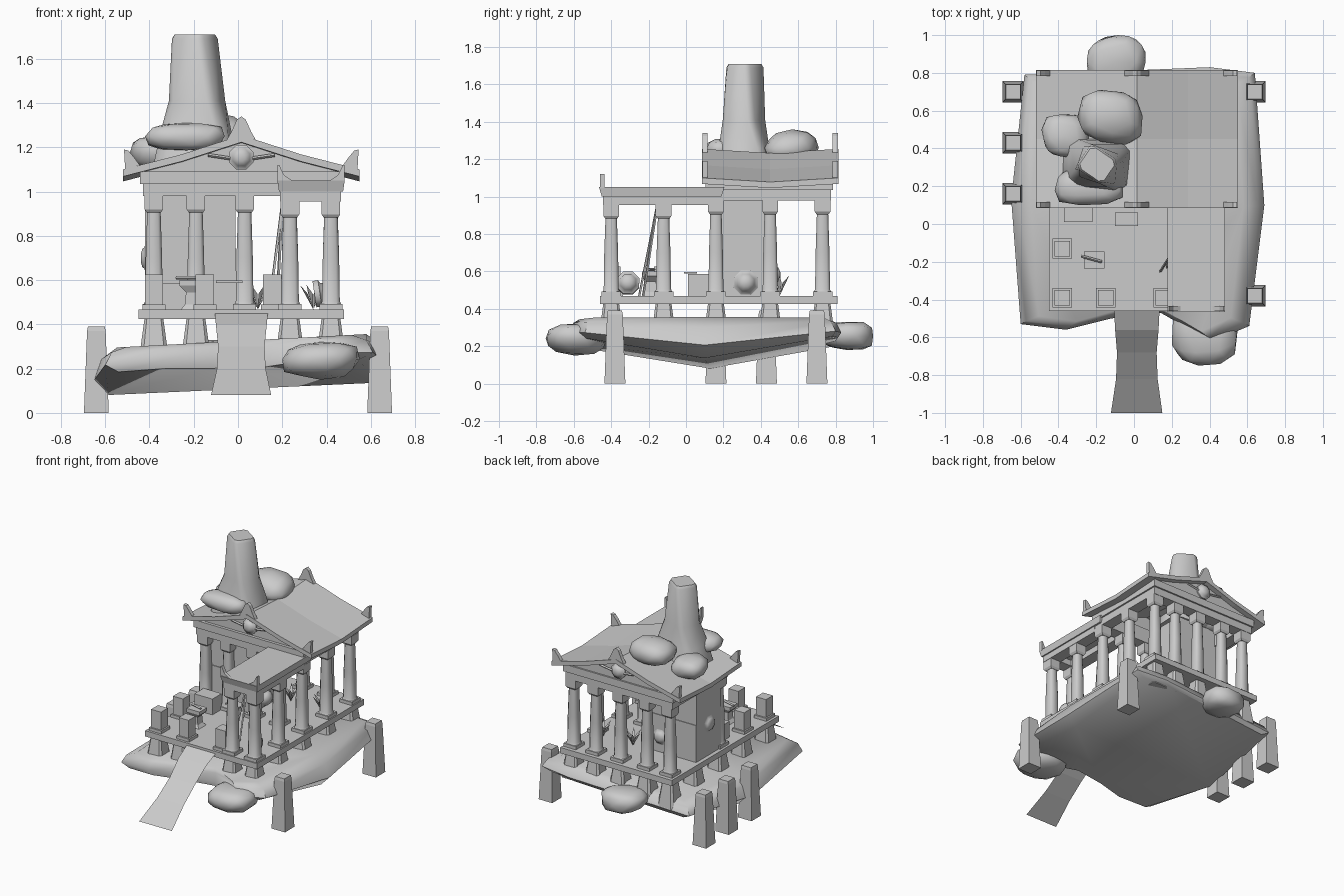
import bpy, bmesh, math, random
from mathutils import Vector, Matrix

if "Cube" in bpy.data.objects:
    bpy.data.objects.remove(bpy.data.objects["Cube"])


def make(name, verts, faces, smooth=False):
    me = bpy.data.meshes.new(name)
    me.from_pydata([tuple(v) for v in verts], [], faces)
    bm = bmesh.new()
    bm.from_mesh(me)
    bmesh.ops.recalc_face_normals(bm, faces=bm.faces)
    bm.to_mesh(me)
    bm.free()
    ob = bpy.data.objects.new(name, me)
    bpy.context.collection.objects.link(ob)
    if smooth:
        bpy.ops.object.select_all(action='DESELECT')
        ob.select_set(True)
        bpy.context.view_layer.objects.active = ob
        bpy.ops.object.shade_smooth_by_angle(angle=math.radians(55))
    return ob


def loft(name, rings, smooth=False):
    # closed rings joined in order, capped at both ends
    n = len(rings[0])
    faces = [(k*n+i, k*n+(i+1) % n, (k+1)*n+(i+1) % n, (k+1)*n+i)
             for k in range(len(rings)-1) for i in range(n)]
    faces += [tuple(range(n)), tuple(range((len(rings)-1)*n, len(rings)*n))]
    return make(name, [v for r in rings for v in r], faces, smooth)


def ring(x, y, z, rx, ry, c=0.0, turn=0.0):
    # square outline; c > 0 cuts the corners, turn rotates it
    d = 1-c
    pts = [(-1, -1), (1, -1), (1, 1), (-1, 1)] if c == 0 else [
        (-d, -1), (d, -1), (1, -d), (1, d), (d, 1), (-d, 1), (-1, d), (-1, -d)]
    co, si = math.cos(turn), math.sin(turn)
    return [(x+a*rx*co-b*ry*si, y+a*rx*si+b*ry*co, z) for a, b in pts]


def box(name, x0, x1, y0, y1, z0, z1):
    cx, cy, rx, ry = (x0+x1)/2, (y0+y1)/2, (x1-x0)/2, (y1-y0)/2
    return loft(name, [ring(cx, cy, z0, rx, ry), ring(cx, cy, z1, rx, ry)])


def tower(name, x, y, levels, c=0.0, smooth=False):
    return loft(name, [ring(x, y, z, r, r, c) for z, r in levels], smooth)


def slab_y(name, prof, y0, y1):
    return loft(name, [[(x, y, z) for x, z in prof] for y in (y0, y1)])


def rock(name, lo, hi, seed):
    # jittered, slightly boxy icosphere fitted into a bounding box
    rnd = random.Random(seed)
    bm = bmesh.new()
    bmesh.ops.create_icosphere(bm, subdivisions=2, radius=1)
    bmesh.ops.rotate(bm, verts=bm.verts, matrix=Matrix.Rotation(seed, 3, 'Z'))
    lump = [Vector([rnd.uniform(-1, 1) for _ in range(3)]).normalized() for _ in range(5)]
    vs = []
    for v in bm.verts:
        p = Vector([math.copysign(abs(t)**.8, t) for t in v.co])
        vs.append(p*(1+.25*max(v.co.normalized().dot(d)**3 for d in lump)))
    fs = [tuple(v.index for v in f.verts) for f in bm.faces]
    bm.free()
    mn = [min(v[i] for v in vs) for i in range(3)]
    mx = [max(v[i] for v in vs) for i in range(3)]
    vs = [[lo[i]+(v[i]-mn[i])/(mx[i]-mn[i])*(hi[i]-lo[i]) for i in range(3)] for v in vs]
    return make(name, vs, fs, True)


def disc(name, c, r, t, axis):
    # octagonal shield with domed front, facing along axis
    rot = Vector(axis).to_track_quat('Z', 'Y')
    rings = []
    for z, s in ((-t, 1), (0, 1), (t*.3, .78), (t, .7), (t*1.6, .3)):
        rings.append([Vector(c)+rot @ Vector((r*s*math.cos(a*math.pi/4+.39),
                      r*s*math.sin(a*math.pi/4+.39), z)) for a in range(8)])
    return loft(name, rings, True)


def rod(name, a, b, r):
    a, b = Vector(a), Vector(b)
    rot = (b-a).to_track_quat('Z', 'Y')
    return loft(name, [[p+rot @ Vector((r*math.cos(t*math.pi/2), r*math.sin(t*math.pi/2), 0))
                        for t in range(4)] for p in (a, b)])


# rock base: V-shaped underside, sides leaning inward towards the top
outline = [(-.60, -.53), (-.36, -.56), (-.12, -.50), (.14, -.47), (.42, -.62), (.61, -.54),
           (.69, .10), (.64, .80), (.40, .83), (-.58, .79), (-.65, .13)]
base = []
for sx, sy, z, k in ((.90, .98, .105, .17), (1, 1, .175, .11), (.95, .97, .27, .05),
                     (.84, .92, .325, 0)):
    base.append([(x*sx, y*sy, z+k*abs(y-.1)+.045*x) for x, y in outline])
loft("rock_base", base, True)
rock("front_boulder", (.20, -.75, .15), (.55, -.42, .32), 3)
rock("rear_boulder", (-.25, .70, .18), (.06, 1.0, .33), 5)

# mooring posts
for x, y in ((-.64, .70), (-.64, .43), (-.64, .16), (.64, .70), (.64, -.38)):
    tower("mooring_post", x, y, [(0, .056), (.37, .042), (.39, .038)])

# platform and its short piers
box("platform", -.45, .48, -.46, .81, .425, .468)
xs, ys = (-.38, -.19, .03, .235, .42), (-.40, -.12, .16, .45, .73)
for x in xs:
    for y in ys:
        if (x in (xs[0], xs[-1]) or y in (ys[0], ys[-1])) and (x, y) != (.03, -.40):
            tower("pier", x, y, [(.24, .068), (.43, .042)], .25)

# curved entrance ramp (thin sheet)
rv = []
for y, x0, x1, z in ((-.46, -.105, .135, .45), (-.56, -.10, .13, .40), (-.68, -.09, .12, .30),
                     (-.82, -.095, .125, .20), (-1, -.122, .15, .08)):
    rv += [(x0, y, z), (x1, y, z)]
make("ramp", rv, [(2*i, 2*i+1, 2*i+3, 2*i+2) for i in range(4)])


# columns
def column(x, y, top):
    tower("column_plinth", x, y, [(.465, .052), (.492, .052)])
    tower("column_shaft", x, y, [(.49, .046), (.505, .040), (.70, .037), (top-.06, .030)], .4, True)
    tower("column_capital", x, y, [(top-.075, .032), (top-.06, .042), (top, .042)])


for x in xs:
    column(x, .16, .98)
    column(x, .73, .98)
column(.42, .45, .98)
for x, y in ((.235, -.40), (.42, -.40), (.42, -.12)):
    column(x, y, .957)

# broken column pedestals on the open corner
for x, y in ((-.38, -.13), (-.38, -.39), (-.15, -.39), (.155, -.39)):
    tower("pedestal_foot", x, y, [(.465, .052), (.49, .052)])
    tower("pedestal_block", x, y, [(.49, .041), (.625, .041)])

# main entablature, hollow frame
for n, e, z0, z1 in (("architrave", 0, .98, 1.035), ("frieze", .012, 1.035, 1.09)):
    box(n+"_front", -.43-e, .46+e, .115-e, .205, z0, z1)
    box(n+"_back", -.43-e, .46+e, .685, .775+e, z0, z1)
    box(n+"_left", -.43-e, -.34, .2, .69, z0, z1)
    box(n+"_right", .375, .46+e, .2, .69, z0, z1)

# gable roof sagging in the middle
half = [(.535, 1.10), (.27, 1.168), (0, 1.255)]
top = [(.015-x, z) for x, z in half] + [(.015+x, z) for x, z in half[1::-1]]
prof = top + [(x, z-.032) for x, z in reversed(top)]
loft("main_roof", [[(x, y, z-s) for x, z in prof] for y, s in ((.085, 0), (.45, .022), (.815, 0))])
for n, y0, y1 in (("front", .125, .16), ("back", .74, .775)):
    slab_y("pediment_"+n, [(-.44, 1.085), (.47, 1.085), (.015, 1.225)], y0, y1)

# gable medallions and roof finials
for y, d in ((.115, -1), (.785, 1)):
    disc("gable_medallion", (.015, y, 1.155), .06, .018, (0, d, 0))
    for s in (-1, 1):
        rod("gable_ornament", (.015+s*.05, y, 1.15), (.015+s*.15, y, 1.165), .008)
    yy = .102 if d < 0 else .798
    slab_y("ridge_finial", [(-.05, 1.235), (.015, 1.25), (.08, 1.235), (.06, 1.27), (.035, 1.325),
                            (.015, 1.34), (-.005, 1.325), (-.03, 1.27)], yy-.014, yy+.014)
    for s in (-1, 1):
        slab_y("eave_finial", [(.015+s*x, z) for x, z in
               ((.46, 1.12), (.525, 1.10), (.53, 1.19), (.51, 1.185), (.485, 1.155))], yy-.014, yy+.014)

# side porch roof
box("porch_beam_right", .375, .465, -.445, .12, .955, 1.0)
box("porch_beam_left", .19, .28, -.445, .12, .955, 1.0)
box("porch_beam_front", .28, .375, -.445, -.355, .955, 1.0)
loft("porch_roof", [ring(.33, -.13, 1.0, .145, .32), ring(.33, -.13, 1.05, .152, .335)])
for x0, s in ((.178, 1), (.482, -1)):
    slab_y("porch_finial", [(x0, 1.045), (x0+s*.075, 1.045), (x0+s*.03, 1.075), (x0+s*.008, 1.12),
                            (x0, 1.12)], -.46, -.435)

# furnace block with medallions on its sides
box("furnace_lower", -.42, -.008, .18, .48, .465, .745)
box("furnace_upper", -.42, -.012, .185, .475, .745, 1.1)
disc("furnace_vent_right", (.0, .32, .54), .07, .03, (1, 0, 0))
disc("furnace_vent_left", (-.42, .32, .70), .065, .012, (-1, 0, 0))
disc("furnace_vent_back", (-.12, .48, .58), .06, .015, (0, 1, 0))

# chimney, twisting upward, and the boulders around it
loft("chimney", [ring(x, y, z, rx, ry, .3, t) for x, y, z, rx, ry, t in
                 ((-.195, .31, 1.13, .18, .14, -.05), (-.19, .31, 1.26, .155, .125, -.1),
                  (-.185, .31, 1.41, .112, .092, -.35), (-.195, .315, 1.69, .088, .078, -.6),
                  (-.195, .315, 1.71, .078, .068, -.6))], True)
rock("roof_boulder_front", (-.42, .10, 1.185), (-.06, .29, 1.31), 8)
rock("roof_boulder_left", (-.49, .35, 1.09), (-.24, .58, 1.25), 2)
rock("roof_boulder_back", (-.30, .42, 1.18), (.045, .71, 1.36), 11)

# workshop items: chest, plate, anvil
box("chest", -.37, -.22, .01, .12, .465, .587)
box("blade_on_bench", -.10, .02, -.01, .06, .588, .598)
loft("anvil", [ring(-.21, -.19, z, rx, ry) for z, rx, ry in
               ((.465, .05, .045), (.49, .03, .03), (.545, .025, .028), (.575, .055, .045),
                (.60, .055, .045))])
rod("anvil_hammer", (-.28, -.17, .61), (-.17, -.20, .61), .008)

# shield and leaning spears in the porch
disc("porch_shield", (.37, -.31, .54), .065, .025, (1, 0, .15))
for k in (0, .035):
    rod("leaning_spear", (.14+k, -.25+k*.6, .47), (.20, -.155, .95), .007)

# leaf tufts
for cx, cy in ((.09, .50), (.34, .50)):
    for i in range(6):
        a = i*math.pi/3
        d = Vector((math.cos(a), math.sin(a), 0))
        w = Vector((-d.y, d.x, 0))*.012
        c = Vector((cx, cy, .468))
        m = c+d*.025+Vector((0, 0, .07))
        make("leaf", [c, m-w, c+d*.06+Vector((0, 0, .11)), m+w], [(0, 1, 2, 3)])
